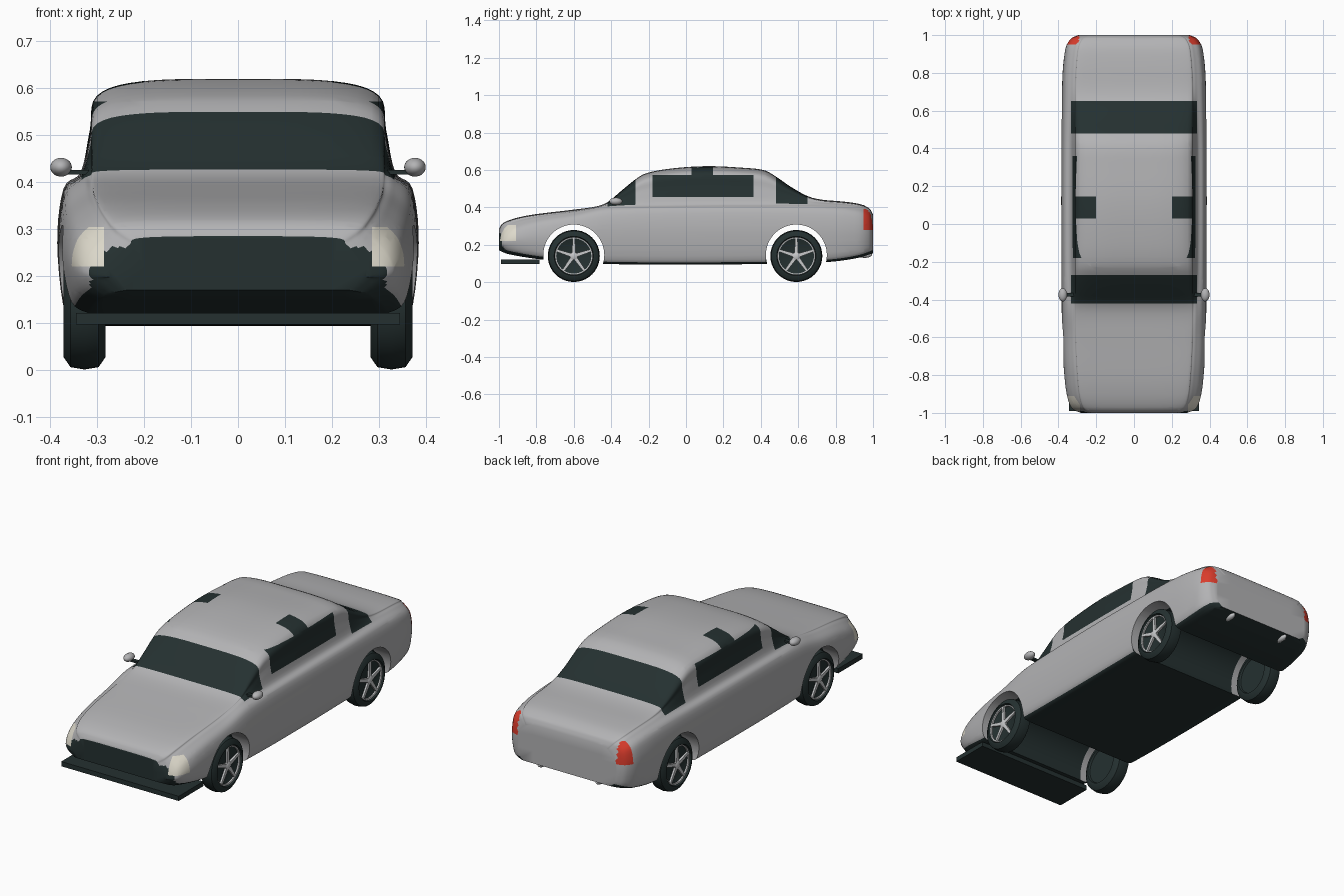
import bpy, bmesh, math
from mathutils import Vector, Matrix

cube = bpy.data.objects.get("Cube")
if cube:
    bpy.data.objects.remove(cube)


def material(name, rgb):
    m = bpy.data.materials.new(name)
    m.use_nodes = True
    m.diffuse_color = (*rgb, 1)
    m.node_tree.nodes["Principled BSDF"].inputs["Base Color"].default_value = (*rgb, 1)
    return m


SILVER = material("silver paint", (0.45, 0.45, 0.46))
DARK = material("dark trim and glass", (0.018, 0.03, 0.03))
WHITE = material("headlight cream", (0.75, 0.72, 0.62))
RED = material("tail light red", (0.7, 0.045, 0.025))
CHROME = material("bright metal", (0.58, 0.59, 0.6))


def finish(name, bm, mats, angle=40):
    bmesh.ops.recalc_face_normals(bm, faces=bm.faces)
    me = bpy.data.meshes.new(name)
    bm.to_mesh(me)
    bm.free()
    ob = bpy.data.objects.new(name, me)
    bpy.context.collection.objects.link(ob)
    for m in mats:
        me.materials.append(m)
    smooth(ob, angle)
    return ob


def smooth(ob, angle):
    bpy.ops.object.select_all(action='DESELECT')
    ob.select_set(True)
    bpy.context.view_layer.objects.active = ob
    bpy.ops.object.shade_smooth_by_angle(angle=math.radians(angle))


def curve(table, y):
    """Smooth interpolation through (y, value) pairs."""
    n = len(table)
    i = max(k for k in range(n - 1) if table[k][0] <= y or k == 0)
    slope = lambda a, b: (table[b][1] - table[a][1]) / (table[b][0] - table[a][0])
    (y0, v0), (y1, v1) = table[i], table[i + 1]
    m0 = slope(max(i - 1, 0), i + 1)
    m1 = slope(i, min(i + 2, n - 1))
    t, d = (y - y0) / (y1 - y0), y1 - y0
    return ((2*t**3 - 3*t*t + 1) * v0 + (t**3 - 2*t*t + t) * d * m0
            + (3*t*t - 2*t**3) * v1 + (t**3 - t*t) * d * m1)


# Lengthwise profiles: roof line, belt line, underside and half width
TOP = [(-1, .285), (-.985, .31), (-.95, .33), (-.88, .35), (-.8, .364), (-.6, .388),
       (-.48, .405), (-.42, .427), (-.35, .485), (-.27, .55), (-.22, .58), (-.1, .605),
       (.1, .62), (.3, .612), (.42, .598), (.48, .565), (.56, .51), (.65, .46),
       (.72, .442), (.85, .43), (.94, .415), (.985, .39), (1, .36)]
BELT = [(-1, .255), (-.95, .298), (-.8, .34), (-.6, .37), (-.42, .405), (0, .42),
        (.5, .42), (.8, .41), (.94, .392), (.985, .37), (1, .335)]
UNDER = [(-1, .17), (-.95, .15), (-.76, .12), (-.43, .097), (.43, .097), (.76, .108),
         (.92, .13), (1, .155)]
WIDTH = [(-1, .28), (-.985, .318), (-.95, .343), (-.85, .364), (-.6, .38), (0, .385),
         (.6, .383), (.8, .378), (.9, .368), (.95, .356), (.985, .33), (1, .295)]


def half_section(y):
    t, s, b, w = (curve(c, y) for c in (TOP, BELT, UNDER, WIDTH))
    h, z4 = t - s, s - .035
    pts = [(0, b), (.85, b), (.955, b + .025), (1, b + .6 * (z4 - b)), (.965, z4),
           (.87, s), (.82, s + .45 * h), (.78, s + .82 * h), (.53, s + .975 * h), (0, t)]
    out = []
    for i in range(len(pts) - 1):
        # straight floor, rounded sides and roof
        p0 = Vector(pts[i - 1]) if i > 1 else Vector(pts[i])
        p1, p2 = Vector(pts[i]), Vector(pts[i + 1])
        p3 = Vector(pts[i + 2]) if i < len(pts) - 2 else Vector((-pts[-2][0], pts[-2][1]))
        for k in range(5):
            u = k / 5
            p = p1.lerp(p2, u) if i == 0 else .5 * (
                2*p1 + (p2 - p0)*u + (2*p0 - 5*p1 + 4*p2 - p3)*u*u + (3*p1 - p0 - 3*p2 + p3)*u**3)
            out.append((p.x * w, p.y))
    return out + [(0, t)]


# Body shell lofted along the length
edges = [-.995, -.99, -.985, -.97, -.91, -.42, -.27, -.18, .03, .145, .36, .48, .65, .985, .99, .995]
stations = sorted(set(edges + [round(-1 + i * .025, 3) for i in range(81)]))
bm = bmesh.new()
rings = []
for y in stations:
    half = half_section(y)
    loop = half + [(-x, z) for x, z in half[-2:0:-1]]
    rings.append([bm.verts.new((x, y, z)) for x, z in loop])
for a, b in zip(rings, rings[1:]):
    for i in range(len(a)):
        j = (i + 1) % len(a)
        bm.faces.new((a[i], a[j], b[j], b[i]))
bm.faces.new(rings[0])
bm.faces.new(rings[-1])
for z in (.165, .22, .28, .305, .39, .455, .572):
    bmesh.ops.bisect_plane(bm, geom=bm.verts[:] + bm.edges[:] + bm.faces[:], dist=1e-5,
                           plane_co=(0, 0, z), plane_no=(0, 0, 1))
body = finish("car_body", bm, [SILVER, DARK, WHITE, RED])

# Wheel arches cut through the body
AXLES, ARCH_Z, ARCH_R = (-.6, .59), .145, .163
for y in AXLES:
    bm = bmesh.new()
    bmesh.ops.create_cone(bm, cap_ends=True, segments=64, radius1=ARCH_R, radius2=ARCH_R, depth=1,
                          matrix=Matrix.Translation((0, y, ARCH_Z)) @ Matrix.Rotation(math.pi / 2, 4, 'Y'))
    cutter = finish("arch_cutter", bm, [])
    cutter.hide_render = True
    mod = body.modifiers.new("arch", 'BOOLEAN')
    mod.operation, mod.solver, mod.object = 'DIFFERENCE', 'EXACT', cutter
    bpy.context.view_layer.objects.active = body
    bpy.ops.object.modifier_apply(modifier=mod.name)
    bpy.data.objects.remove(cutter)


def paint(c, n):
    """Pick the colour slot from a face's place and direction."""
    x, y, z = abs(c.x), c.y, c.z
    w, under, belt = curve(WIDTH, y), curve(UNDER, y), curve(BELT, y)
    for a in AXLES:
        if abs(math.hypot(y - a, z - ARCH_Z) - ARCH_R) < .003 and abs(n.x) < .3:
            return 0 if x > .28 else 1
    if n.z < -.85 or z < under + .018:
        return 1
    if -.42 < y < -.27 or .48 < y < .65:                      # windscreen, rear window
        if x < .87 * w and z > belt:
            return 1
    if -.18 < y < .36 and .455 < z < .572 and x < .87 * w:    # side windows
        return 1
    if .03 < y < .145 and z > .572 and x > .2:                # roof panels
        return 1
    if y < -.91:
        if x > .285 and .22 < z < .305:                       # headlights
            return 2
        if z < .165 and x < .21:
            return 1
        if .165 < z < .28 - .3 * x * x and x < .315 and y < -.965:   # grille
            return 1
    if y > .95 and x > .29 and .28 < z < .39:                 # tail lights
        return 3
    return 0


bm = bmesh.new()
bm.from_mesh(body.data)
for x in (-.285, -.2, .2, .285):
    bmesh.ops.bisect_plane(bm, geom=bm.verts[:] + bm.edges[:] + bm.faces[:], dist=1e-5,
                           plane_co=(x, 0, 0), plane_no=(1, 0, 0))
bm.normal_update()
for f in bm.faces:
    c = f.calc_center_median()
    f.material_index = paint(c, f.normal)
    if c.y < -.9999:
        f.material_index = 1
    elif c.y > .9999:
        f.material_index = 0
bm.to_mesh(body.data)
bm.free()
smooth(body, 40)


def box(name, centre, size, mat):
    bm = bmesh.new()
    bmesh.ops.create_cube(bm, size=1, matrix=Matrix.Translation(centre) @ Matrix.Diagonal((*size, 1)))
    return finish(name, bm, [mat])


def ball(name, centre, radii, mat):
    bm = bmesh.new()
    bmesh.ops.create_uvsphere(bm, u_segments=24, v_segments=14, radius=1,
                              matrix=Matrix.Translation(centre) @ Matrix.Diagonal((*radii, 1)))
    return finish(name, bm, [mat])


def lathe(name, profile, centre, side, mat, closed=False):
    """Spin an (offset, radius) profile about the axle."""
    bm = bmesh.new()
    vs = [bm.verts.new((x * side, 0, r)) for x, r in profile]
    es = [bm.edges.new(p) for p in zip(vs, vs[1:] + (vs[:1] if closed else []))]
    bmesh.ops.spin(bm, geom=vs + es, cent=(0, 0, 0), axis=(1, 0, 0), angle=2 * math.pi, steps=40)
    bmesh.ops.remove_doubles(bm, verts=bm.verts, dist=1e-5)
    bmesh.ops.translate(bm, verts=bm.verts, vec=centre)
    return finish(name, bm, [mat])


TYRE = [(-.035, 0), (-.035, .095), (-.045, .1), (-.045, .112), (-.03, .134), (0, .139),
        (.03, .134), (.045, .112), (.045, .105), (.032, .1), (.028, .095), (.028, 0)]
RIM = [(.026, .094), (.036, .094), (.038, .1), (.026, .102)]
HUB = [(.026, .022), (.038, .02), (.042, .012), (.042, 0)]

for side, label in ((1, "left"), (-1, "right")):
    for y, end in zip(AXLES, ("front", "rear")):
        centre = Vector((side * .327, y, .14))
        tag = f"{end}_{label}"
        lathe(f"{tag}_tyre", TYRE, centre, side, DARK)
        lathe(f"{tag}_rim", RIM, centre, side, CHROME, closed=True)
        lathe(f"{tag}_hub", HUB, centre, side, CHROME)
        bm = bmesh.new()
        for k in range(5):
            turn = Matrix.Rotation(k * math.tau / 5, 4, 'X')
            place = Matrix.Translation(centre + Vector((side * .032, 0, 0))) @ turn
            new = bmesh.ops.create_cube(bm, size=1)["verts"]
            for v in new:
                taper = .02 if v.co.z < 0 else .013
                v.co = place @ Vector((v.co.x * .012, v.co.y * taper, .055 + v.co.z * .085))
        finish(f"{tag}_spokes", bm, [CHROME])
    # Door mirrors and exhaust tips
    ball(f"{label}_mirror", (side * .377, -.375, .432), (.023, .035, .02), SILVER)
    box(f"{label}_mirror_stalk", (side * .34, -.375, .421), (.05, .02, .01), DARK)
    ball(f"{label}_exhaust", (side * .17, .955, .148), (.018, .04, .018), CHROME)

# Front splitter
box("front_splitter", (0, -.887, .109), (.69, .206, .025), DARK)
